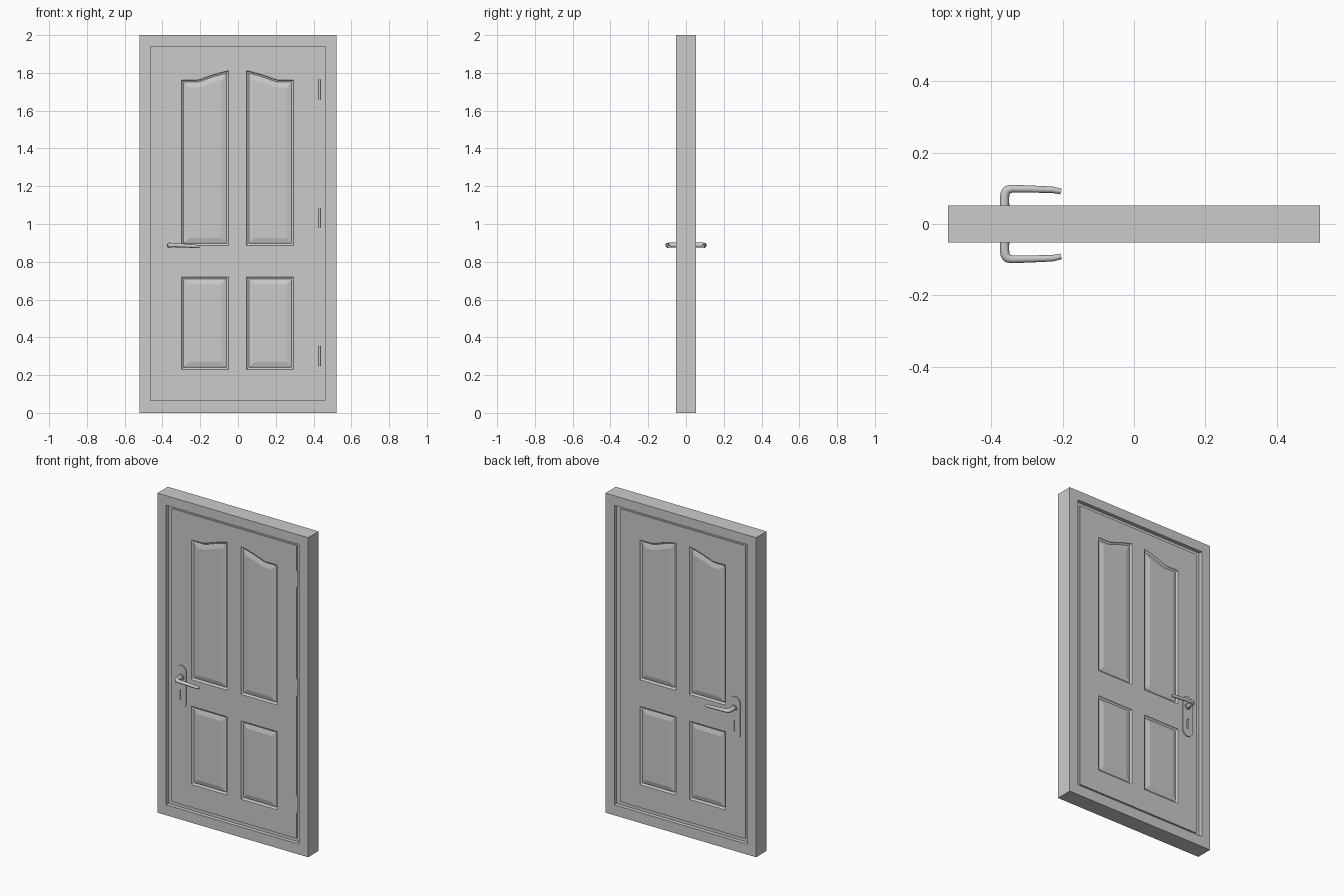
import bpy, bmesh, math

if "Cube" in bpy.data.objects:
    bpy.data.objects.remove(bpy.data.objects["Cube"])


def finish(ob, angle=35):
    bpy.ops.object.select_all(action='DESELECT')
    ob.select_set(True)
    bpy.context.view_layer.objects.active = ob
    bpy.ops.object.convert(target='MESH')
    bpy.ops.object.shade_smooth_by_angle(angle=math.radians(angle))


def curve_object(name, dims):
    cu = bpy.data.curves.new(name, 'CURVE')
    cu.dimensions = dims
    ob = bpy.data.objects.new(name, cu)
    bpy.context.collection.objects.link(ob)
    return ob, cu


def slab(name, outlines, half, y=0.0):
    """Flat board in the xz plane; outlines after the first are holes."""
    ob, cu = curve_object(name, '2D')
    cu.fill_mode = 'BOTH'
    cu.extrude = half
    for pts in outlines:
        sp = cu.splines.new('POLY')
        sp.points.add(len(pts) - 1)
        for p, (x, z) in zip(sp.points, pts):
            p.co = (x, z, 0, 1)
        sp.use_cyclic_u = True
    ob.rotation_euler.x = math.pi / 2
    ob.location.y = y
    finish(ob)
    return ob


def rect(x0, x1, z0, z1):
    return [(x0, z0), (x1, z0), (x1, z1), (x0, z1)]


def raised_panel(name, pts, side, y):
    """Moulded panel: groove, sloped border, raised field."""
    bm = bmesh.new()
    f = bm.faces.new([bm.verts.new((x, side * y, z)) for x, z in pts])
    f.normal_update()
    if f.normal.y * side < 0:
        f.normal_flip()
    for inset, depth in ((0.004, -0.006), (0.007, -0.003), (0.004, 0.002), (0.024, 0.006)):
        bmesh.ops.inset_region(bm, faces=[f], thickness=inset,
                               use_boundary=True, use_even_offset=True)
        for v in f.verts:
            v.co.y += side * depth
    me = bpy.data.meshes.new(name)
    bm.to_mesh(me)
    bm.free()
    ob = bpy.data.objects.new(name, me)
    bpy.context.collection.objects.link(ob)


DOOR = 0.035   # half thickness of the leaf

# Frame and stop strip
opening = rect(-0.462, 0.460, 0.065, 1.940)
leaf = rect(-0.435, 0.431, 0.086, 1.920)
slab("frame", [rect(-0.522, 0.522, 0, 2), opening], 0.052)
slab("stop_strip", [opening, leaf], 0.028)

# Panel outlines: arched upper pair, square lower pair
upper = [(0.048, 0.886), (0.297, 0.886), (0.297, 1.762), (0.215, 1.762), (0.195, 1.767),
         (0.165, 1.778), (0.125, 1.792), (0.085, 1.803), (0.048, 1.812)]
lower = rect(0.048, 0.297, 0.230, 0.720)
panels = {}
for label, pts in (("upper", upper), ("lower", lower)):
    for lr, s in (("left", -1), ("right", 1)):
        panels[label + "_" + lr] = [(s * x - 0.002, z) for x, z in pts]

# Door leaf with moulded panels on both sides
slab("door_leaf", [leaf] + list(panels.values()), DOOR)
for key, pts in panels.items():
    raised_panel(key + "_panel_front", pts, -1, DOOR)
    raised_panel(key + "_panel_back", pts, 1, DOOR)

# Handle plates and levers on both sides
HX, HZ, R = -0.367, 0.888, 0.036
plate = []
for i in range(17):
    a = math.pi * i / 16
    plate.append((HX + R * math.cos(a), 0.923 + R * math.sin(a)))
for i in range(17):
    a = math.pi * (1 + i / 16)
    plate.append((HX + R * math.cos(a), 0.732 + R * math.sin(a)))
keyhole = rect(HX - 0.006, HX + 0.006, 0.745, 0.808)
lever = [(-0.363, 0.030, 0.888, 0.0135), (-0.363, 0.075, 0.888, 0.0130),
         (-0.361, 0.088, 0.888, 0.0130), (-0.355, 0.096, 0.888, 0.0125),
         (-0.342, 0.099, 0.888, 0.0110), (-0.290, 0.098, 0.886, 0.0100),
         (-0.228, 0.096, 0.882, 0.0090), (-0.205, 0.091, 0.880, 0.0080)]

for label, s in (("front", -1), ("back", 1)):
    slab("handle_plate_" + label, [plate, keyhole], 0.003, s * (DOOR + 0.003))
    ob, cu = curve_object("lever_" + label, '3D')
    cu.bevel_depth = 1.0
    cu.bevel_resolution = 4
    cu.use_fill_caps = True
    sp = cu.splines.new('POLY')
    sp.points.add(len(lever) - 1)
    for p, (x, y, z, r) in zip(sp.points, lever):
        p.co = (x, s * y, z, 1)
        p.radius = r
    finish(ob, 50)
    # Round collar at the lever base
    bpy.ops.mesh.primitive_cylinder_add(vertices=24, radius=0.018, depth=0.012,
                                        location=(-0.363, s * (DOOR + 0.006), HZ),
                                        rotation=(math.pi / 2, 0, 0))
    bpy.context.object.name = "lever_collar_" + label
    finish(bpy.context.object)

# Hinge knuckles on the front right edge
for i, z in enumerate((0.302, 1.033, 1.712)):
    bpy.ops.mesh.primitive_cylinder_add(vertices=16, radius=0.006, depth=0.105,
                                        location=(0.432, -0.033, z))
    bpy.context.object.name = "hinge_%d" % (i + 1)
    finish(bpy.context.object)
